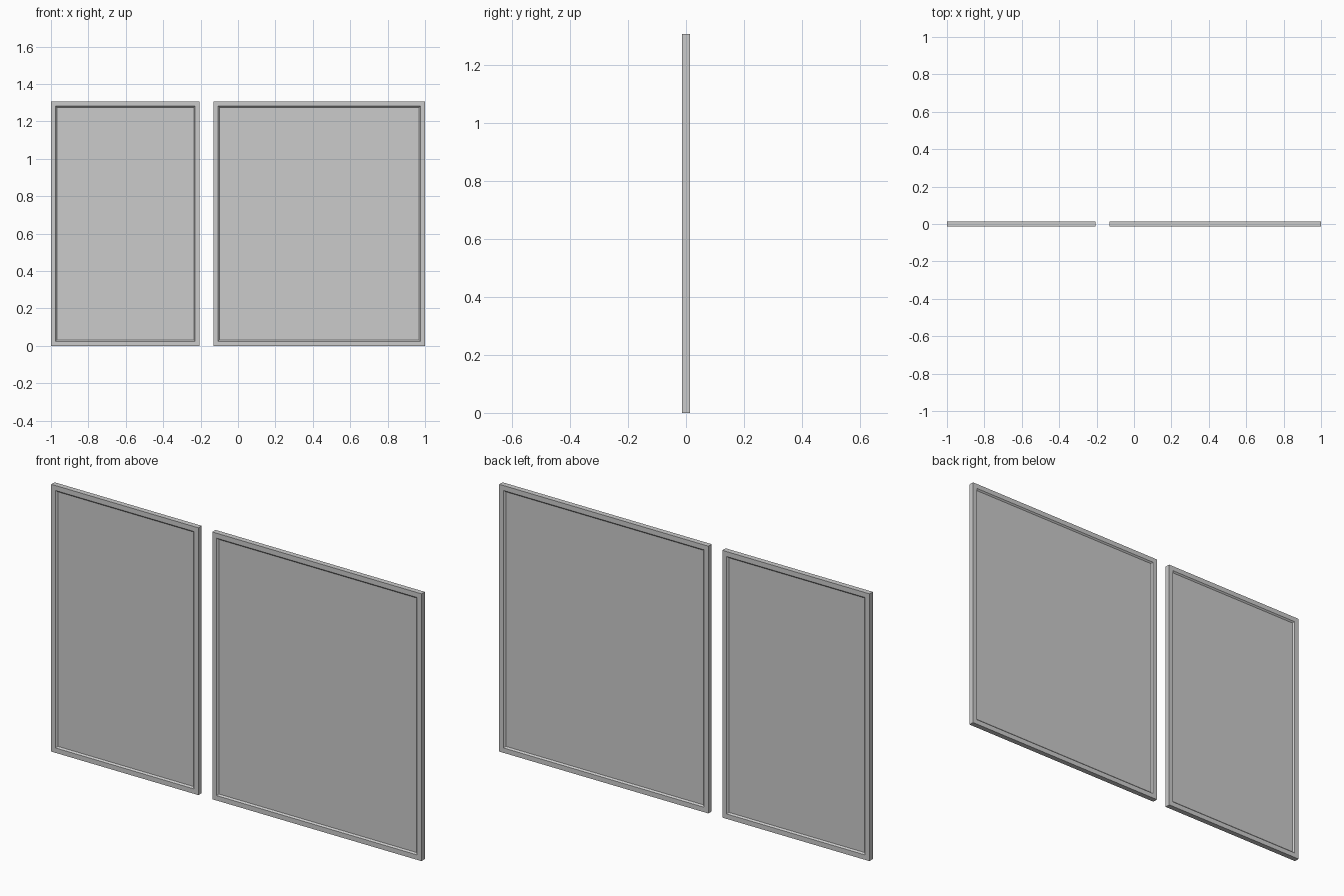
import bpy, bmesh

if "Cube" in bpy.data.objects:
    bpy.data.objects.remove(bpy.data.objects["Cube"])

HEIGHT, THICK = 1.305, 0.026
RIM, BEVEL, DEPTH = 0.034, 0.010, 0.007


def door_panel(name, x0, x1):
    """Flat slab with a sloped recess in both its front and back face."""
    bm = bmesh.new()
    bmesh.ops.create_cube(bm, size=1)
    for v in bm.verts:
        v.co = (v.co.x * (x1 - x0), v.co.y * THICK, (v.co.z + 0.5) * HEIGHT)
    bm.normal_update()
    faces = [f for f in bm.faces if abs(f.normal.y) > 0.9]
    # flat rim, then the sloped step down to the centre field
    bmesh.ops.inset_individual(bm, faces=faces, thickness=RIM)
    bmesh.ops.inset_individual(bm, faces=faces, thickness=BEVEL, depth=-DEPTH)
    mesh = bpy.data.meshes.new(name)
    bm.to_mesh(mesh)
    bm.free()
    obj = bpy.data.objects.new(name, mesh)
    obj.location.x = (x0 + x1) / 2
    bpy.context.collection.objects.link(obj)
    return obj


# Narrow and wide panels side by side
door_panel("narrow_panel", -1.0, -0.205)
door_panel("wide_panel", -0.13, 1.0)
